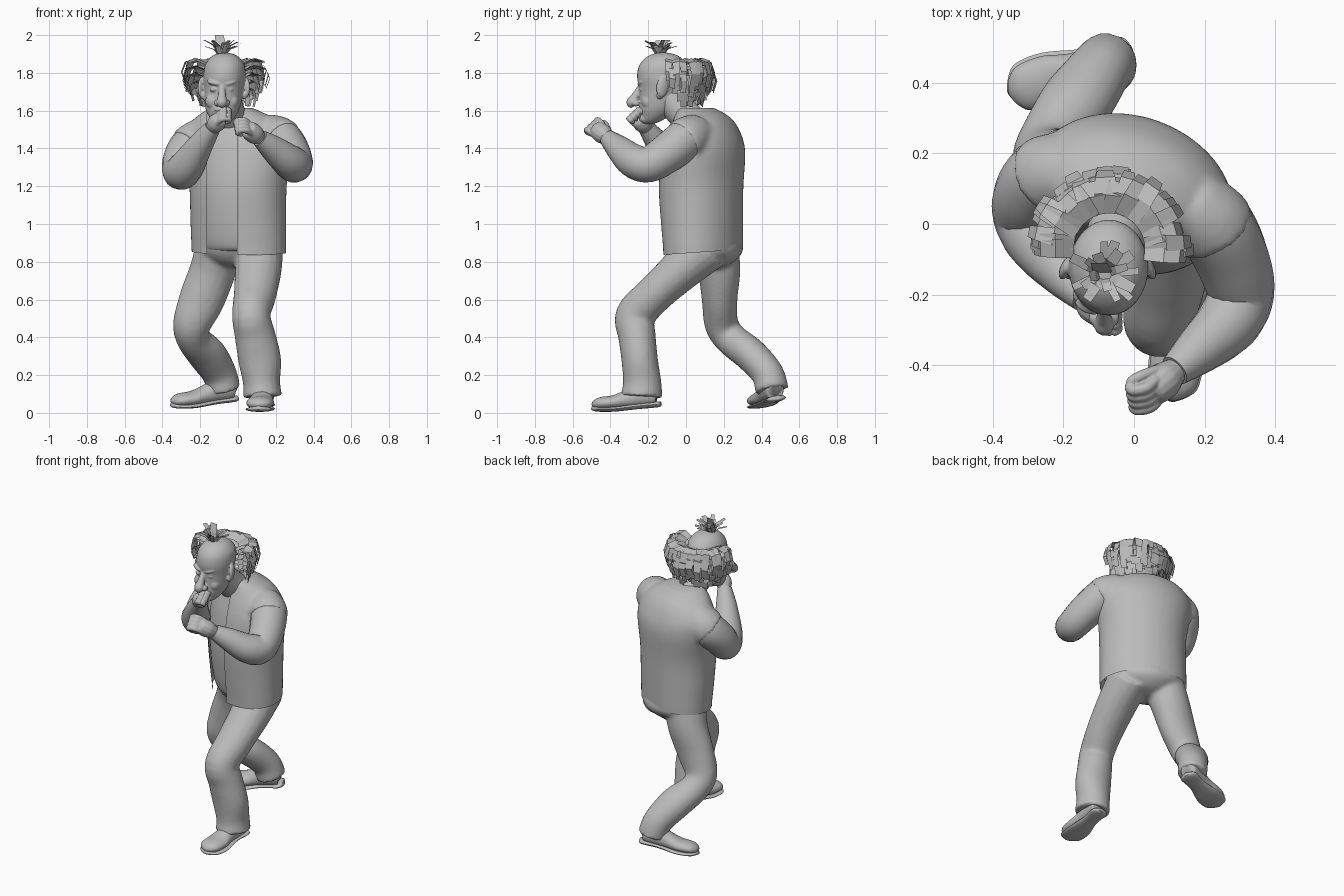
import bpy, bmesh, math, random
from mathutils import Vector, Matrix, Euler

random.seed(4)
if "Cube" in bpy.data.objects:
    bpy.data.objects.remove(bpy.data.objects["Cube"])

grey = bpy.data.materials.new("plain_grey")
grey.use_nodes = True
grey.diffuse_color = (0.5, 0.5, 0.5, 1)
grey.node_tree.nodes["Principled BSDF"].inputs["Base Color"].default_value = (0.5, 0.5, 0.5, 1)


def pick(objects):
    bpy.ops.object.select_all(action='DESELECT')
    for ob in objects:
        ob.select_set(True)
    bpy.context.view_layer.objects.active = objects[0]


def finish(name, bm, smooth=True):
    bmesh.ops.recalc_face_normals(bm, faces=bm.faces)
    me = bpy.data.meshes.new(name)
    bm.to_mesh(me)
    bm.free()
    me.materials.append(grey)
    ob = bpy.data.objects.new(name, me)
    bpy.context.collection.objects.link(ob)
    if smooth:
        pick([ob])
        bpy.ops.object.shade_smooth_by_angle(angle=math.radians(50))
    return ob


def fuse(name, objects, voxel, rounds):
    """Join parts into one softly blended skin"""
    pick(objects)
    bpy.ops.object.join()
    ob = bpy.context.view_layer.objects.active
    ob.name = name
    remesh = ob.modifiers.new("blend", 'REMESH')
    remesh.mode = 'VOXEL'
    remesh.voxel_size = voxel
    soften = ob.modifiers.new("soften", 'SMOOTH')
    soften.iterations = rounds
    bpy.ops.object.convert(target='MESH')
    ob = bpy.context.view_layer.objects.active
    bpy.ops.object.shade_smooth()
    return ob


def spline(keys, n=5):
    """Smooth curve through key tuples"""
    out = []
    for i in range(len(keys) - 1):
        p = [Vector(keys[max(0, min(len(keys) - 1, i + k))]) for k in (-1, 0, 1, 2)]
        for s in range(n):
            t = s / n
            out.append(p[1] + (p[2] - p[0]) * t / 2 + (p[0] * 2 - p[1] * 5 + p[2] * 4 - p[3]) * t * t / 2
                       + (p[1] * 3 - p[0] - p[2] * 3 + p[3]) * t ** 3 / 2)
    return out + [Vector(keys[-1])]


def skin(name, rings):
    bm = bmesh.new()
    rows = [[bm.verts.new(v) for v in r] for r in rings]
    m = len(rows[0])
    for a, b in zip(rows, rows[1:]):
        for i in range(m):
            j = (i + 1) % m
            bm.faces.new((a[i], a[j], b[j], b[i]))
    bm.faces.new(rows[0])
    bm.faces.new(rows[-1])
    return finish(name, bm)


def limb(name, keys, sides=18, n=5, floor=-1):
    """Tube along a path; each key is x, y, z, radius across, radius deep"""
    pts = spline([tuple(k) + (k[3],) * (5 - len(k)) for k in keys], n)
    rings = []
    for i, p in enumerate(pts):
        t = (Vector(pts[min(i + 1, len(pts) - 1)][:3]) - Vector(pts[max(i - 1, 0)][:3])).normalized()
        a = (Vector((1, 0, 0)) - t * t.x).normalized()
        b = t.cross(a)
        ring = []
        for s in range(sides):
            u = math.tau * s / sides
            v = Vector(p[:3]) + a * p[3] * math.cos(u) + b * p[4] * math.sin(u)
            v.z = max(v.z, floor)
            ring.append(v)
        rings.append(ring)
    return skin(name, rings)


def stack(name, keys, sides=32, grow=0.0):
    """Stacked ellipses; each key is x, y, z, half width, half depth, yaw"""
    rings = []
    for x, y, z, rx, ry, yaw in spline([tuple(k) + (0,) * (6 - len(k)) for k in keys]):
        turn = Matrix.Rotation(yaw, 3, 'Z')
        angles = [math.tau * s / sides for s in range(sides)]
        rings.append([turn @ Vector(((rx + grow) * math.cos(u), (ry + grow) * math.sin(u), 0)) + Vector((x, y, z))
                      for u in angles])
    return skin(name, rings)


def ball(name, loc, size, rot=(0, 0, 0)):
    bm = bmesh.new()
    bmesh.ops.create_uvsphere(bm, u_segments=20, v_segments=12, radius=1)
    bm.transform(Matrix.LocRotScale(Vector(loc), Euler(rot), Vector(size)))
    return finish(name, bm)


# Trousers
seat = stack("seat", [(0, .12, .765, .05, .05), (0, .12, .79, .13, .12), (0, .12, .85, .215, .175, -.3), (0, .1, .93, .23, .18, -.4)])
left_leg = limb("left_leg", [(.115, .1, .88, .125, .14), (.107, -.03, .755, .124, .114), (.09, -.17, .625, .113, .102),
                             (.07, -.268, .515, .102, .106), (.09, -.26, .41, .108, .1), (.115, -.245, .28, .114, .097),
                             (.125, -.232, .16, .099, .102), (.13, -.235, .085, .104, .112)])
right_leg = limb("right_leg", [(-.1, .15, .88, .125, .13), (-.135, .175, .75, .123, .114), (-.192, .178, .6, .121, .095),
                               (-.243, .188, .47, .102, .09), (-.235, .24, .39, .09, .088), (-.165, .34, .31, .104, .09),
                               (-.1, .43, .21, .092, .086), (-.075, .455, .12, .09, .09)])
fuse("trousers", [seat, left_leg, right_leg], .012, 5)

# Shoes: body and flat sole, heel at the origin, toe towards -y
shoe_keys = [(0, .035, .065, .03, .03), (0, .02, .07, .05, .06), (0, -.05, .075, .056, .07), (0, -.13, .06, .058, .05),
             (0, -.2, .05, .072, .038), (0, -.27, .05, .068, .034), (0, -.305, .045, .045, .024), (0, -.32, .04, .012, .01)]
sole_keys = [(0, .045, .02, .025, .013), (0, .02, .018, .055, .016), (0, -.08, .018, .052, .016), (0, -.2, .014, .076, .014),
             (0, -.28, .02, .071, .014), (0, -.31, .026, .045, .013), (0, -.325, .032, .012, .01)]
for side, loc, rot in (("left", (.14, -.175, .025), (.09, 0, -.1)), ("right", (-.045, .475, .055), (.13, .13, -1.25))):
    for part, keys, floor in (("shoe", shoe_keys, .02), ("sole", sole_keys, 0)):
        ob = limb(side + "_" + part, keys, floor=floor)
        ob.data.transform(Matrix.LocRotScale(Vector(loc), Euler(rot), None))

# Arms and torso
left_arm = [(.15, .055, 1.475, .1), (.225, 0, 1.45, .11), (.28, -.105, 1.37, .105), (.3, -.2, 1.315, .096),
            (.265, -.28, 1.335, .09), (.185, -.355, 1.4, .07), (.115, -.415, 1.455, .046)]
right_arm = [(-.17, .14, 1.465, .1), (-.245, .14, 1.415, .11), (-.295, .085, 1.345, .102), (-.303, .02, 1.275, .095),
             (-.265, -.055, 1.315, .09), (-.195, -.145, 1.425, .066), (-.135, -.21, 1.51, .044)]
torso = [(.005, .09, .77, .26, .192, -.47), (.005, .09, .87, .264, .196, -.47), (.002, .085, 1.0, .264, .205, -.45),
         (0, .08, 1.2, .266, .215, -.42), (0, .095, 1.38, .288, .208, -.35), (-.01, .098, 1.48, .275, .183, -.3),
         (-.022, .088, 1.56, .21, .147, -.25), (-.035, .05, 1.615, .115, .1, -.2)]
belly = [(0, .09, .855, .17, .14, -.47), (0, .09, .875, .24, .18, -.47)] + torso[2:]
stack("shirt", belly, grow=-.012)
shells = [stack("shell", torso, sides=40)]
for side, arm in (("left", left_arm), ("right", right_arm)):
    limb(side + "_sleeve", arm)
    middle = tuple((Vector(arm[0]) * .2 + Vector(arm[1]) * .8))
    tip = tuple((Vector(arm[1]) * .8 + Vector(arm[2]) * .2))
    shells.append(limb(side + "_armhole", [k[:3] + (k[3] + .01,) for k in (arm[0], middle, tip)]))

# Waistcoat: trim the hem and cut the open front
coat = fuse("waistcoat", shells, .012, 10)
left_edge, right_edge, hem = -.005, -.165, .845
bm = bmesh.new()
bm.from_mesh(coat.data)
for point, normal in (((left_edge, 0, 0), (1, 0, 0)), ((right_edge, 0, 0), (1, 0, 0)), ((0, 0, hem), (0, -.07, 1))):
    bmesh.ops.bisect_plane(bm, geom=bm.verts[:] + bm.edges[:] + bm.faces[:], plane_co=point, plane_no=normal)
gone = []
for f in bm.faces:
    c = f.calc_center_median()
    if c.z - .07 * c.y < hem or (right_edge < c.x < left_edge and c.y < .03):
        gone.append(f)
bmesh.ops.delete(bm, geom=gone, context='FACES')
bm.to_mesh(coat.data)
bm.free()


# Hands: palm, curled fingers and thumb
def hand(side, wrist, centre, inward, size):
    w, c = Vector(wrist), Vector(centre)
    fwd = (c - w).normalized()
    inn = Vector(inward).normalized()
    up = fwd.cross(inn).normalized()
    if up.z < 0:
        up = -up
    up, inn, fwd = up * size, inn * size, fwd * size
    parts = [limb("palm", [(*(w - fwd * .02), .036), (*w, .038), (*(w * .5 + c * .5), .045 * size), (*c, .044 * size),
                           (*(c + fwd * .02), .036 * size), (*(c + fwd * .034), .01)], sides=14)]
    for i in range(4):
        root = c + up * (.034 - .022 * i) + fwd * .012 - inn * .012
        tip = [root, root + fwd * .036, root + fwd * .043 + inn * .028, root + fwd * .022 + inn * .052, root + inn * .046]
        radii = (.012, .0145, .0145, .013, .007)
        parts.append(limb("finger", [(*p, r * size) for p, r in zip(tip, radii)], sides=10, n=4))
    parts.append(limb("thumb", [(*(w + up * .02), .015), (*(c + up * .045 + inn * .02), .017),
                                (*(c + up * .046 + inn * .04 + fwd * .025), .014),
                                (*(c + up * .04 + inn * .045 + fwd * .035), .005)], sides=10))
    fuse(side + "_hand", parts, .004, 1)


hand("left", (.115, -.415, 1.455), (.065, -.46, 1.492), (-1, -.1, -.1), 1.15)
hand("right", (-.135, -.21, 1.51), (-.105, -.243, 1.545), (1, -.1, .1), 1.05)

# Head and neck with blended features
limb("neck", [(-.03, .04, 1.53, .09), (-.05, -.03, 1.6, .085), (-.07, -.1, 1.68, .085)])
fx = -.085
head = [stack("skull", [(-.085, -.195, 1.53, .02, .02), (-.085, -.182, 1.545, .05, .05), (-.083, -.155, 1.59, .082, .09),
                        (-.08, -.14, 1.64, .097, .107), (-.075, -.132, 1.71, .104, .116), (-.072, -.125, 1.78, .112, .134),
                        (-.07, -.12, 1.84, .105, .128), (-.07, -.12, 1.88, .078, .094), (-.07, -.12, 1.9, .045, .055),
                        (-.07, -.12, 1.908, .01, .012)])]
head.append(limb("nose", [(fx, -.225, 1.755, .014), (fx, -.25, 1.71, .017), (fx, -.272, 1.668, .024),
                          (fx, -.288, 1.642, .028), (fx, -.28, 1.62, .014)]))
head.append(ball("chin", (fx, -.215, 1.56), (.045, .038, .032)))
head.append(ball("upper_lip", (fx, -.238, 1.606), (.042, .022, .013)))
head.append(ball("lower_lip", (fx, -.236, 1.585), (.034, .022, .012)))
for s in (1, -1):
    head.append(ball("nostril", (fx + s * .025, -.265, 1.64), (.018, .023, .018)))
    head.append(ball("eye", (fx + s * .042, -.226, 1.712), (.022, .02, .014)))
    head.append(ball("brow", (fx + s * .043, -.232, 1.747), (.042, .022, .013), (0, -s * .25, s * .35)))
    head.append(ball("cheek", (fx + s * .05, -.2, 1.65), (.038, .036, .042)))
    head.append(ball("ear", (-.075 + s * .118, -.125, 1.725), (.016, .034, .055), (-.15, 0, s * .4)))
    head.append(ball("ear_lobe", (-.075 + s * .11, -.14, 1.682), (.013, .017, .022)))
fuse("head", head, .005, 2)


# Hair strips
def strip(bm, path, across, width):
    prev = None
    for i, p in enumerate(path):
        w = across * width * (.8 + .2 * math.sin(i + 1)) / 2
        row = [bm.verts.new(p - w), bm.verts.new(p + w)]
        if prev:
            bm.faces.new((prev[0], prev[1], row[1], row[0]))
        prev = row


bm = bmesh.new()
for layer in range(5):
    base_z = 1.848 - .037 * layer
    first = -4 + 5 * layer
    for i in range(20):
        a = math.radians(first + (180 - 2 * first) * i / 19 + random.uniform(-4, 4))
        out = Vector((math.cos(a), math.sin(a), 0))
        across = Vector((-out.y, out.x, random.uniform(-.3, .3)))
        reach = random.uniform(.1, .13) - .02 * max(0, layer - 1)
        drop = random.uniform(.085, .13) - .012 * layer
        root = Vector((-.07, -.07, base_z)) + out * .1
        path = [root, root + out * reach * .5 + Vector((0, 0, .024)), root + out * reach * .9 + Vector((0, 0, .01)),
                root + out * reach * 1.07 - Vector((0, 0, drop * .45)), root + out * reach * .92 - Vector((0, 0, drop))]
        strip(bm, path, across, random.uniform(.045, .068))
finish("side_hair", bm, False)

# Tuft on the crown
bm = bmesh.new()
for i in range(18):
    a = math.tau * i / 18 + random.uniform(-.2, .2)
    out = Vector((math.cos(a), math.sin(a), 0))
    lean = random.uniform(.025, .095)
    rise = random.uniform(.045, .085)
    root = Vector((-.085, -.14, 1.89)) + out * .012
    strip(bm, [root, root + out * lean * .4 + Vector((0, 0, rise * .7)), root + out * lean + Vector((0, 0, rise))],
          Vector((-out.y, out.x, 0)), random.uniform(.022, .036))
root = Vector((-.09, -.14, 1.89))
strip(bm, [root, root + Vector((0, .01, .06)), root + Vector((-.01, .03, .11))], Vector((1, 0, 0)), .055)
finish("crown_tuft", bm, False)
